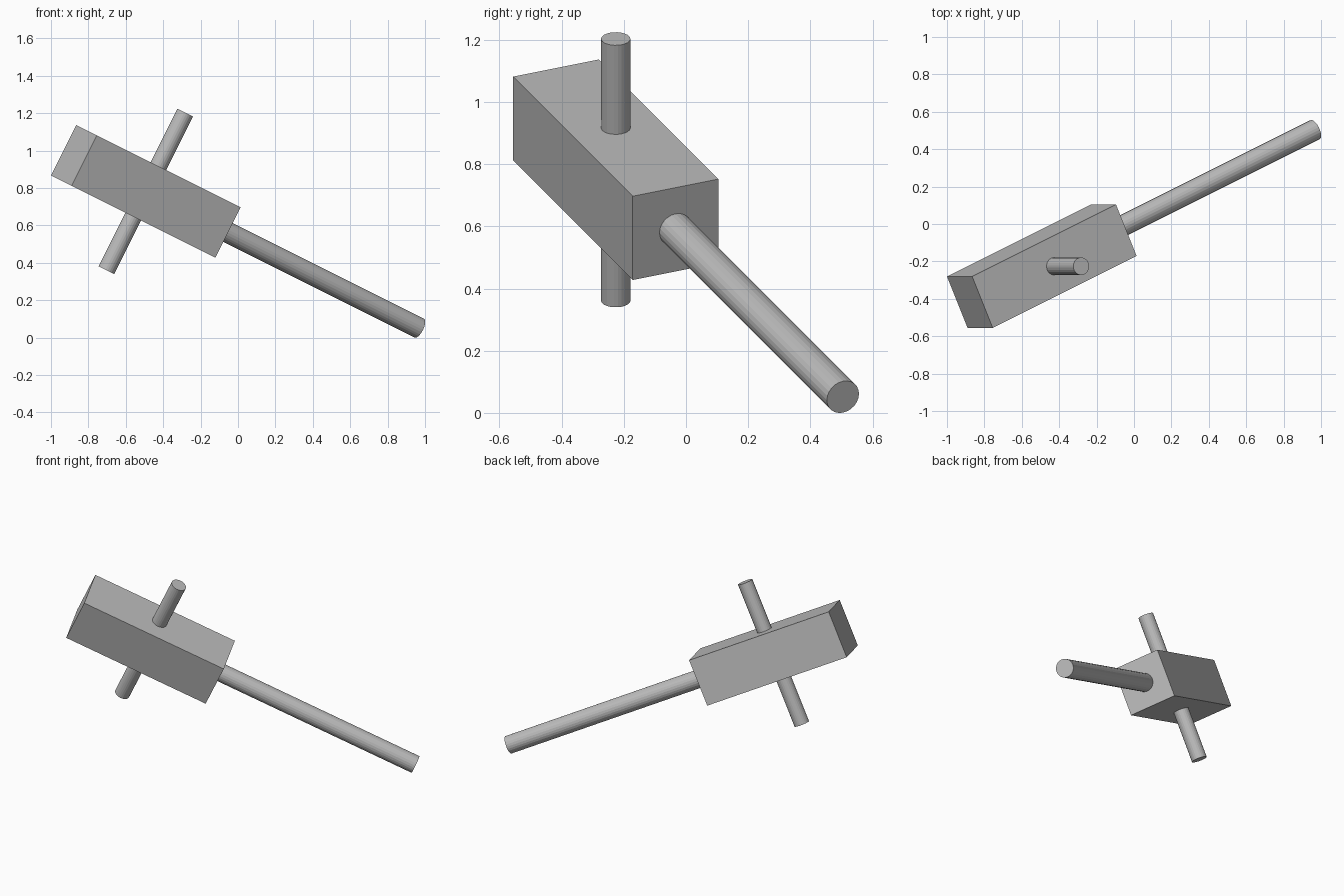
import bpy
import math
from mathutils import Matrix, Vector

cube = bpy.data.objects.get("Cube")
if cube:
    bpy.data.objects.remove(cube, do_unlink=True)

grey = bpy.data.materials.new("plain grey")
grey.use_nodes = True
colour = (0.5, 0.5, 0.5, 1)
grey.diffuse_color = colour
grey.node_tree.nodes["Principled BSDF"].inputs["Base Color"].default_value = colour

# Tilted frame shared by all parts: along the shaft, across the head, along the pin
along = Vector((2, 1, -1)).normalized()
pin_dir = Vector((1, 0, 2)).normalized()
across = pin_dir.cross(along)
frame = Matrix((along, across, pin_dir)).transposed().to_4x4()
frame = Matrix.Translation((-0.493, -0.226, 0.782)) @ frame

UNIT = 0.942  # head length


def place(name, local):
    """Name the new primitive, colour it and set it in the tilted frame."""
    part = bpy.context.object
    part.name = name
    part.data.materials.append(grey)
    part.matrix_world = frame @ local
    return part


def rod(name, radius, length, local):
    bpy.ops.mesh.primitive_cylinder_add(vertices=24, radius=radius * UNIT, depth=length * UNIT)
    return place(name, local)


# Square block head
bpy.ops.mesh.primitive_cube_add(size=1)
head = place("head", Matrix.Identity(4))
head.data.transform(Matrix.Diagonal((UNIT, 0.32 * UNIT, 0.32 * UNIT, 1)))

# Pin through the middle of the head
rod("cross_pin", 0.05, 1, Matrix.Identity(4))

# Long shaft out of the end face
rod("shaft", 0.06, 1.4,
    Matrix.Translation((1.2 * UNIT, 0, 0)) @ Matrix.Rotation(math.pi / 2, 4, "Y"))
